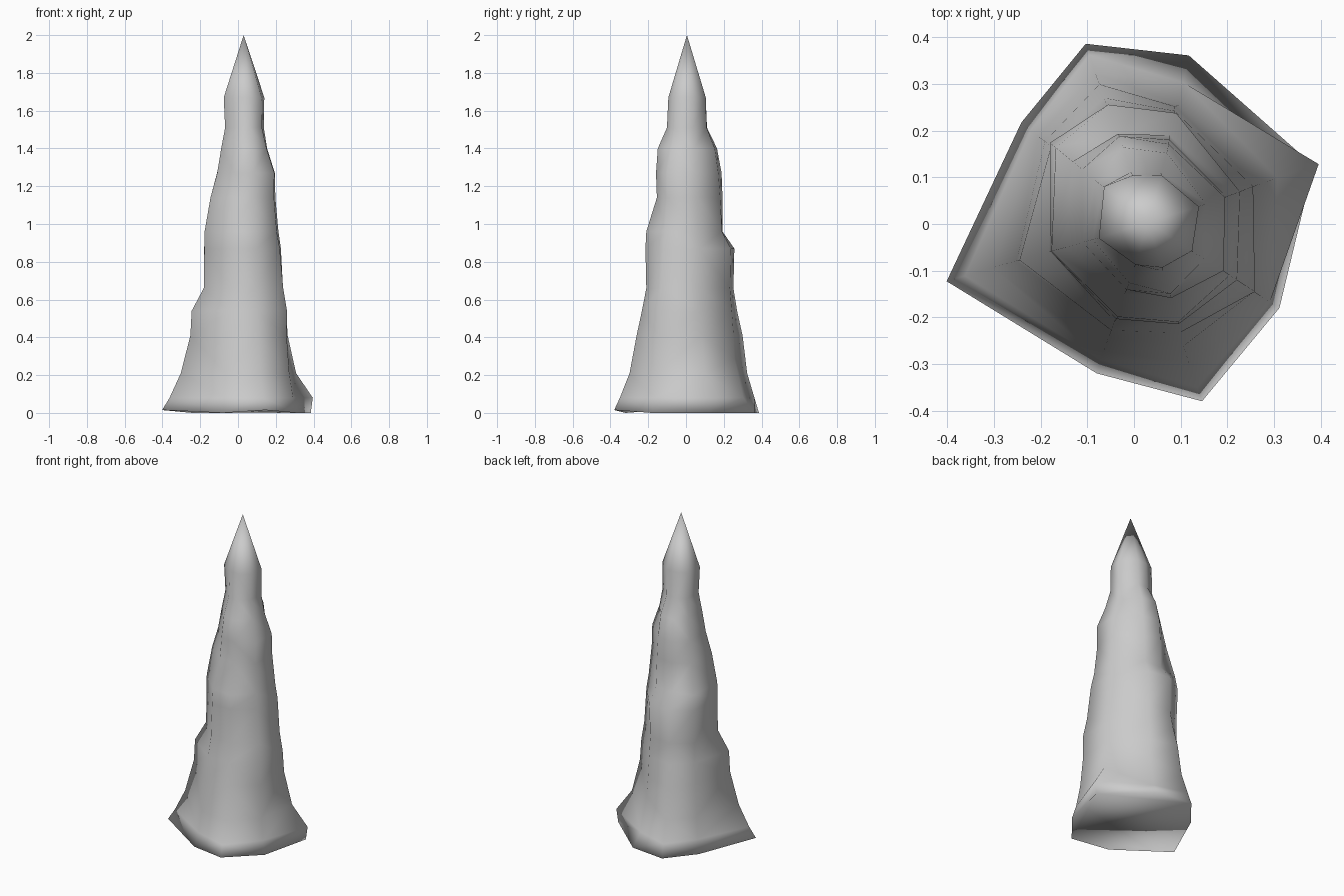
import bpy, bmesh
from math import radians, cos, sin

# Directions of the eight rough ridges, seen from above
ANGLES = [18, 72, 105, 138, 197, 256, 291, 330]

# Height and the eight ridge radii of each irregular ring
RINGS = [
    (0.00, [.405, .38, .40, .325, .42, .33, .407, .36]),
    (0.08, [.415, .34, .375, .30, .38, .30, .375, .335]),
    (0.21, [.32, .30, .335, .28, .32, .28, .32, .31]),
    (0.41, [.27, .265, .31, .265, .27, .25, .28, .29]),
    (0.54, [.26, .255, .28, .25, .265, .235, .25, .29]),
    (0.66, [.24, .245, .26, .25, .20, .215, .225, .265]),
    (0.87, [.225, .25, .265, .26, .20, .21, .23, .24]),
    (0.96, [.21, .20, .20, .245, .20, .205, .225, .22]),
    (1.14, [.19, .19, .20, .20, .17, .155, .165, .20]),
    (1.27, [.185, .18, .195, .175, .135, .145, .17, .20]),
    (1.40, [.14, .16, .17, .14, .115, .13, .16, .15]),
    (1.51, [.12, .115, .115, .12, .095, .095, .108, .12]),
    (1.67, [.12, .11, .108, .12, .105, .09, .10, .115]),
]
TIP = (0.03, 0.005, 2.0)


def make_ring(bm, z, radii):
    cx = TIP[0] * z / TIP[2]          # the spire leans slightly
    return [bm.verts.new((cx + r * cos(radians(a)), r * sin(radians(a)), z))
            for a, r in zip(ANGLES, radii)]


# Rock spire: loft through the rings, closed base, pointed tip
bm = bmesh.new()
rings = [make_ring(bm, z, radii) for z, radii in RINGS]
n = len(ANGLES)
for low, high in zip(rings, rings[1:]):
    for i in range(n):
        j = (i + 1) % n
        bm.faces.new((low[i], low[j], high[j], high[i]))
tip = bm.verts.new(TIP)
for i in range(n):
    bm.faces.new((rings[-1][i], rings[-1][(i + 1) % n], tip))
bm.faces.new(rings[0][::-1])

# Hollow in the back right flank and a slightly raised left and front foot
rings[1][1].co.y -= 0.02
rings[2][1].co.y -= 0.03
rings[2][1].co.z += 0.08
for i in (4, 6):
    rings[0][i].co.z = 0.015

bmesh.ops.triangulate(bm, faces=[f for f in bm.faces if len(f.verts) == 4])
bmesh.ops.recalc_face_normals(bm, faces=bm.faces)
for f in bm.faces:
    f.smooth = True

mesh = bpy.data.meshes.new("rock_spire")
bm.to_mesh(mesh)
bm.free()
spire = bpy.data.objects.new("rock_spire", mesh)
bpy.context.collection.objects.link(spire)
